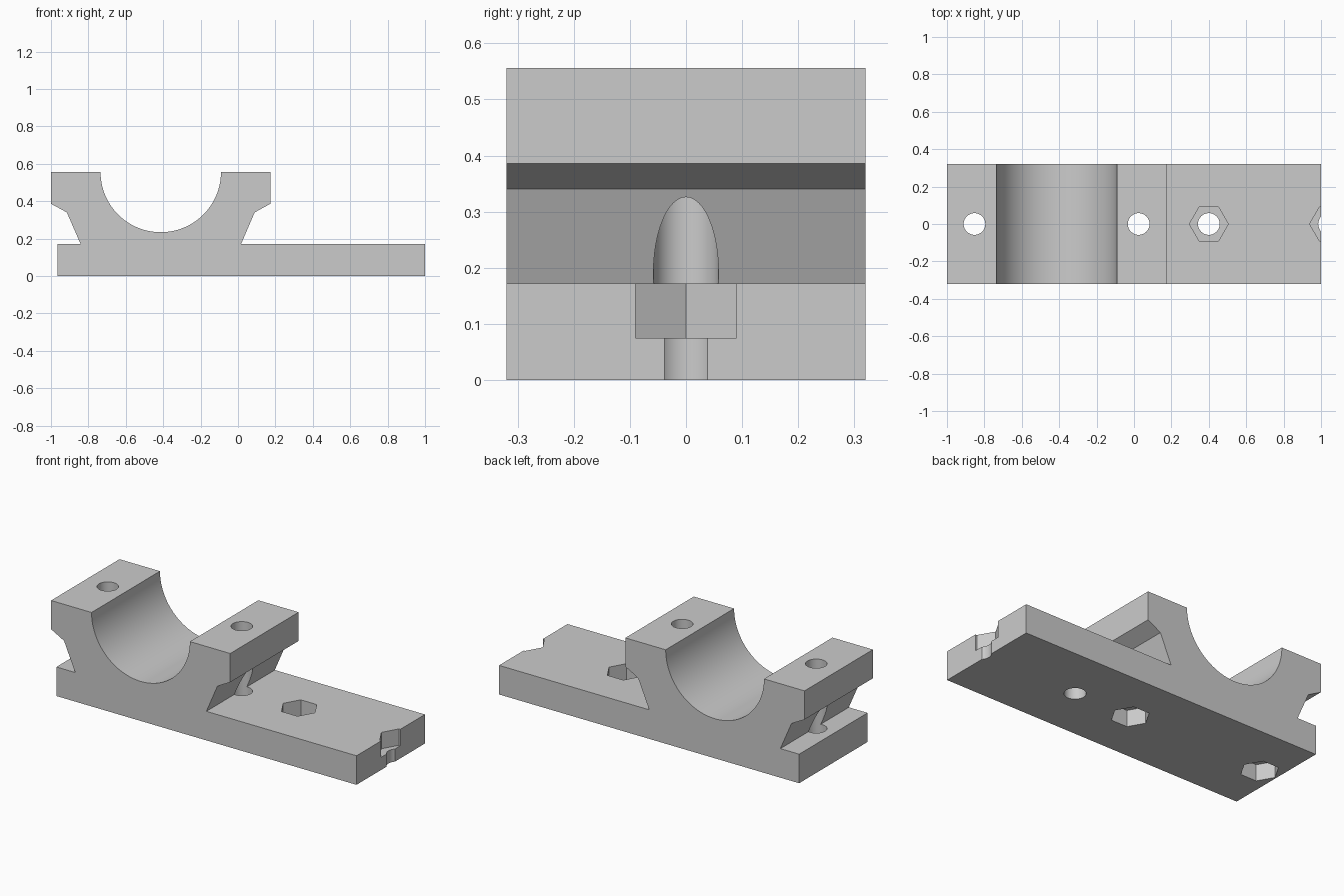
import bpy, bmesh, math

cube = bpy.data.objects.get("Cube")
if cube:
    bpy.data.objects.remove(cube, do_unlink=True)

# Single plain grey
grey = bpy.data.materials.new("light_grey")
grey.use_nodes = True
COLOUR = (0.6, 0.6, 0.6, 1)
grey.diffuse_color = COLOUR
grey.node_tree.nodes["Principled BSDF"].inputs["Base Color"].default_value = COLOUR

HALF_DEPTH = 0.32
BASE_TOP, TOP = 0.172, 0.556
SADDLE_X, SADDLE_R = -0.413, 0.322
HOLE_R, NUT_R, NUT_DEPTH = 0.058, 0.104, 0.097


def prism(name, points):
    """Extrude an (x, z) outline through the full depth."""
    bm = bmesh.new()
    face = bm.faces.new([bm.verts.new((x, -HALF_DEPTH, z)) for x, z in points])
    new = bmesh.ops.extrude_face_region(bm, geom=[face])["geom"]
    bmesh.ops.translate(bm, vec=(0, 2 * HALF_DEPTH, 0),
                        verts=[v for v in new if isinstance(v, bmesh.types.BMVert)])
    bmesh.ops.recalc_face_normals(bm, faces=bm.faces)
    mesh = bpy.data.meshes.new(name)
    bm.to_mesh(mesh)
    bm.free()
    obj = bpy.data.objects.new(name, mesh)
    bpy.context.collection.objects.link(obj)
    mesh.materials.append(grey)
    return obj


def cut(body, x, radius, sides, z0, z1):
    """Bore a round or hexagonal vertical pocket."""
    bpy.ops.mesh.primitive_cylinder_add(vertices=sides, radius=radius, depth=z1 - z0,
                                        location=(x, 0, (z0 + z1) / 2))
    cutter = bpy.context.object
    cutter.name = "pocket_cutter"
    cutter.hide_render = True
    if sides == 6:
        # Points of the nut pocket face along x
        cutter.rotation_euler.z = math.radians(30)
    bpy.context.view_layer.update()
    cutter.data.materials.append(grey)
    mod = body.modifiers.new("pocket", 'BOOLEAN')
    mod.operation, mod.solver, mod.object = 'DIFFERENCE', 'EXACT', cutter
    bpy.context.view_layer.objects.active = body
    bpy.ops.object.modifier_apply(modifier=mod.name)
    bpy.data.objects.remove(cutter, do_unlink=True)


# Base plate and flared clamp block with a half-round saddle
arc = [(SADDLE_X + SADDLE_R * math.cos(a), TOP - SADDLE_R * math.sin(a))
       for a in (math.pi * i / 64 for i in range(65))]
outline = [(-0.965, 0), (1, 0), (1, BASE_TOP), (0.017, BASE_TOP), (0.089, 0.34),
           (0.173, 0.386), (0.173, TOP)] + arc + [
           (-1, TOP), (-1, 0.386), (-0.915, 0.34), (-0.842, BASE_TOP), (-0.965, BASE_TOP)]
body = prism("bearing_clamp_base", outline)

# Clamp bolt holes with nut pockets underneath
for x in (-0.853, 0.025):
    cut(body, x, HOLE_R, 48, -0.1, TOP + 0.1)
    cut(body, x, NUT_R, 6, -0.1, NUT_DEPTH)

# Mounting holes with nut pockets on top, the last one open at the end
for x in (0.4, 1.043):
    cut(body, x, HOLE_R, 48, -0.1, BASE_TOP + 0.1)
    cut(body, x, NUT_R, 6, BASE_TOP - NUT_DEPTH, BASE_TOP + 0.1)

bpy.ops.object.select_all(action='DESELECT')
body.select_set(True)
bpy.context.view_layer.objects.active = body
bpy.ops.object.shade_smooth_by_angle(angle=math.radians(30))
